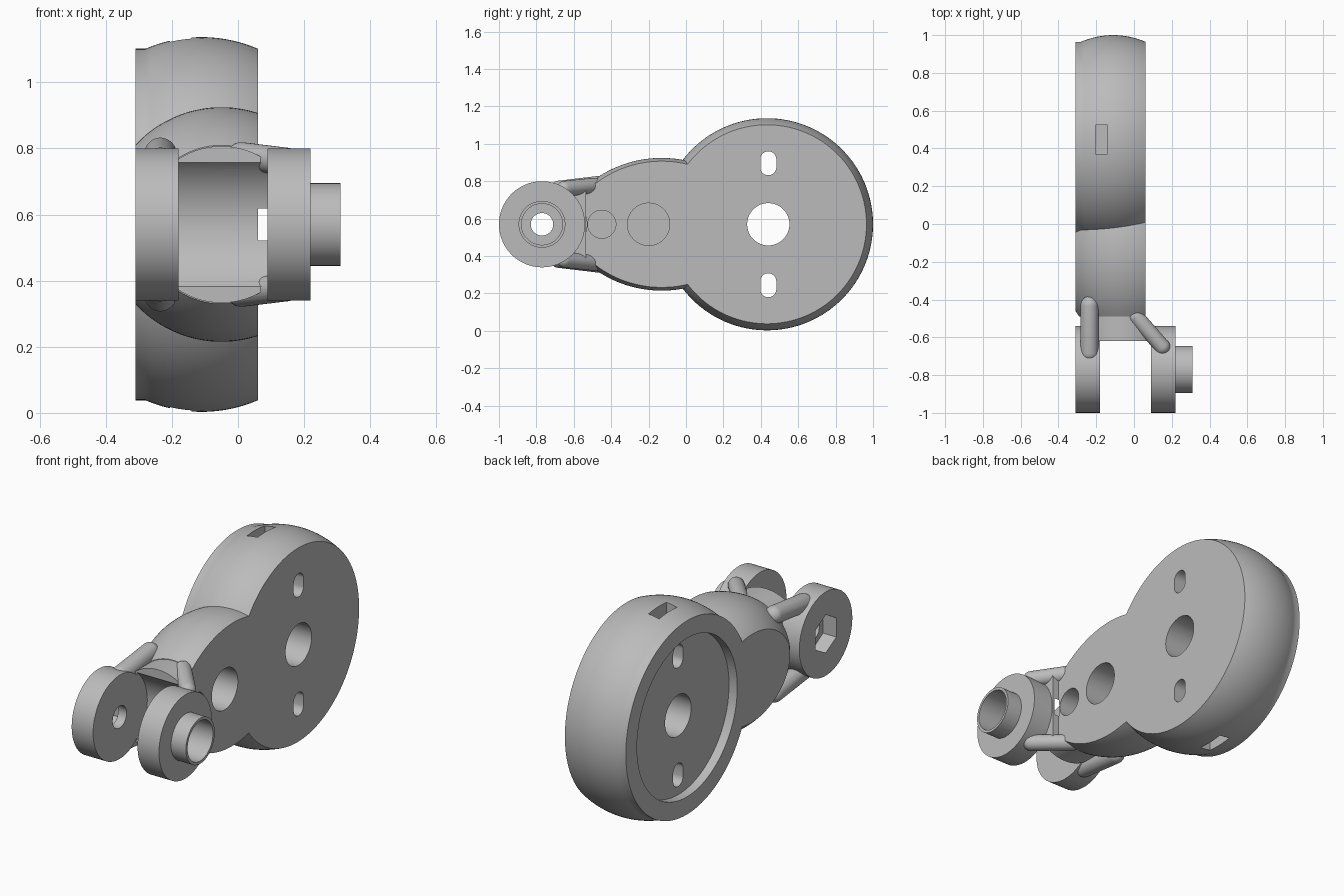
import bpy, bmesh
from math import sin, cos, pi, sqrt
from mathutils import Vector, Matrix

if "Cube" in bpy.data.objects:
    bpy.data.objects.remove(bpy.data.objects["Cube"])

grey = bpy.data.materials.new("light grey")
grey.use_nodes = True
grey.diffuse_color = (0.5, 0.5, 0.5, 1)
grey.node_tree.nodes["Principled BSDF"].inputs["Base Color"].default_value = (0.5, 0.5, 0.5, 1)

MID = 0.57            # height of the shared centre line
HINGE = -0.77         # y of hinge axis
DISC = 0.433          # y of large disc axis


def finish(name, bm):
    bmesh.ops.recalc_face_normals(bm, faces=bm.faces)
    mesh = bpy.data.meshes.new(name)
    bm.to_mesh(mesh)
    bm.free()
    mesh.materials.append(grey)
    obj = bpy.data.objects.new(name, mesh)
    bpy.context.collection.objects.link(obj)
    return obj


def lathe(name, profile, origin, axis=(1, 0, 0), sides=96, phase=0.5):
    """Solid turned about an axis; profile is (distance along axis, radius)."""
    bm = bmesh.new()
    rings = []
    for t, r in profile:
        angles = [2 * pi * (i + phase) / sides for i in range(sides)]
        rings.append([bm.verts.new((t, r * sin(a), r * cos(a))) for a in angles])
    for a, b in zip(rings, rings[1:]):
        for i in range(sides):
            j = (i + 1) % sides
            bm.faces.new((a[i], a[j], b[j], b[i]))
    bm.faces.new(rings[0])
    bm.faces.new(rings[-1])
    turn = Vector(axis).to_track_quat('X', 'Z').to_matrix().to_4x4()
    bm.transform(Matrix.Translation(origin) @ turn)
    return finish(name, bm)


def rod(name, x0, x1, r, y, sides=96, phase=0.5):
    return lathe(name, [(x0, r), (x1, r)], (0, y, MID), sides=sides, phase=phase)


def box(name, lo, hi):
    bm = bmesh.new()
    bmesh.ops.create_cube(bm, size=1)
    lo, hi = Vector(lo), Vector(hi)
    bm.transform(Matrix.Translation((lo + hi) / 2) @ Matrix.Diagonal((*(hi - lo), 1)))
    return finish(name, bm)


def boolean(obj, other, operation):
    mod = obj.modifiers.new("boolean", 'BOOLEAN')
    mod.operation, mod.solver, mod.object = operation, 'EXACT', other
    bpy.context.view_layer.objects.active = obj
    bpy.ops.object.modifier_apply(modifier=mod.name)
    bpy.data.objects.remove(other)


def capsule(name, a, b, r):
    a, b = Vector(a), Vector(b)
    length = (b - a).length
    caps = [pi / 2 * k / 8 for k in range(9)]
    start = [(-r * cos(k), max(r * sin(k), 0.002)) for k in caps]
    end = [(length - t, q) for t, q in reversed(start)]
    return lathe(name, start + end, a, b - a, sides=32)


# Large barrelled disc
xs = [0.06 - 0.34 * i / 20 for i in range(21)]
crown = [(x, 0.567 - 0.43 + sqrt(0.43 ** 2 - (x + 0.11) ** 2)) for x in xs]
body = lathe("arm_body", crown + [(-0.31, crown[-1][1])], (0, DISC, MID), sides=144)

# Barrel-shaped lobe turned about the length, sliced flat on both sides
ys = [-0.49 + 0.69 * i / 28 for i in range(29)]
arc = [(y, 0.355 - 0.62 + sqrt(0.62 ** 2 - (y + 0.13) ** 2)) for y in ys]
lobe = lathe("lobe", arc, (-0.05, 0, MID), (0, 1, 0))
boolean(lobe, box("slab", (-0.31, -1, -1), (0.06, 1, 2)), 'INTERSECT')
boolean(body, lobe, 'UNION')

# Neck and hinge bridge, both trimmed from round bars
for y0, y1, x0, x1 in ((-0.535, -0.4, -0.19, 0.06), (-0.62, -0.535, -0.19, 0.1)):
    bar = lathe("bar", [(y0, 0.237), (y1, 0.237)], (-0.05, 0, MID), (0, 1, 0))
    boolean(bar, box("slab", (x0, -1, -1), (x1, 1, 2)), 'INTERSECT')
    boolean(body, bar, 'UNION')
boolean(body, rod("clearance", -0.18, 0.09, 0.24, HINGE), 'DIFFERENCE')

# Hinge knuckles and boss
boolean(body, rod("left_knuckle", -0.31, -0.18, 0.23, HINGE), 'UNION')
boolean(body, rod("right_knuckle", 0.09, 0.22, 0.23, HINGE), 'UNION')
boolean(body, rod("boss", 0.2, 0.31, 0.125, HINGE), 'UNION')

# Bracing struts above and below
for side in (1, -1):
    boolean(body, capsule("outer_strut", (-0.235, -0.43, MID + side * 0.215),
                          (-0.235, -0.68, MID + side * 0.185), 0.048), 'UNION')
    boolean(body, capsule("inner_strut", (0.01, -0.49, MID + side * 0.207),
                          (0.15, -0.65, MID + side * 0.19), 0.042), 'UNION')

# Hinge bores and hexagonal nut pocket
boolean(body, rod("pin_hole", -0.5, 0.5, 0.06, HINGE), 'DIFFERENCE')
boolean(body, rod("boss_bore", 0.13, 0.5, 0.11, HINGE), 'DIFFERENCE')
boolean(body, rod("nut_pocket", -0.5, -0.23, 0.105, HINGE, 6, 0), 'DIFFERENCE')

# Disc recess, axle hole and blind bores
boolean(body, rod("recess", -0.5, -0.26, 0.435, DISC), 'DIFFERENCE')
boolean(body, rod("axle_hole", -0.5, 0.5, 0.113, 0.44), 'DIFFERENCE')
boolean(body, rod("large_bore", -0.25, 0.5, 0.113, -0.2), 'DIFFERENCE')
boolean(body, rod("small_bore", -0.1, 0.08, 0.075, -0.45), 'DIFFERENCE')

# Screw slots and rim pockets, top and bottom
for side in (1, -1):
    slot = rod("slot", -0.5, 0.5, 0.043, 0.44, sides=32)
    for v in slot.data.vertices:
        v.co.z += side * 0.326 + (0.021 if v.co.z > MID else -0.021)
    boolean(body, slot, 'DIFFERENCE')
    heights = sorted((MID + side * 0.46, MID + side * 0.7))
    boolean(body, box("rim_pocket", (-0.205, 0.37, heights[0]),
                      (-0.14, 0.525, heights[1])), 'DIFFERENCE')

bpy.ops.object.select_all(action='DESELECT')
body.select_set(True)
bpy.context.view_layer.objects.active = body
bpy.ops.object.shade_smooth_by_angle()
